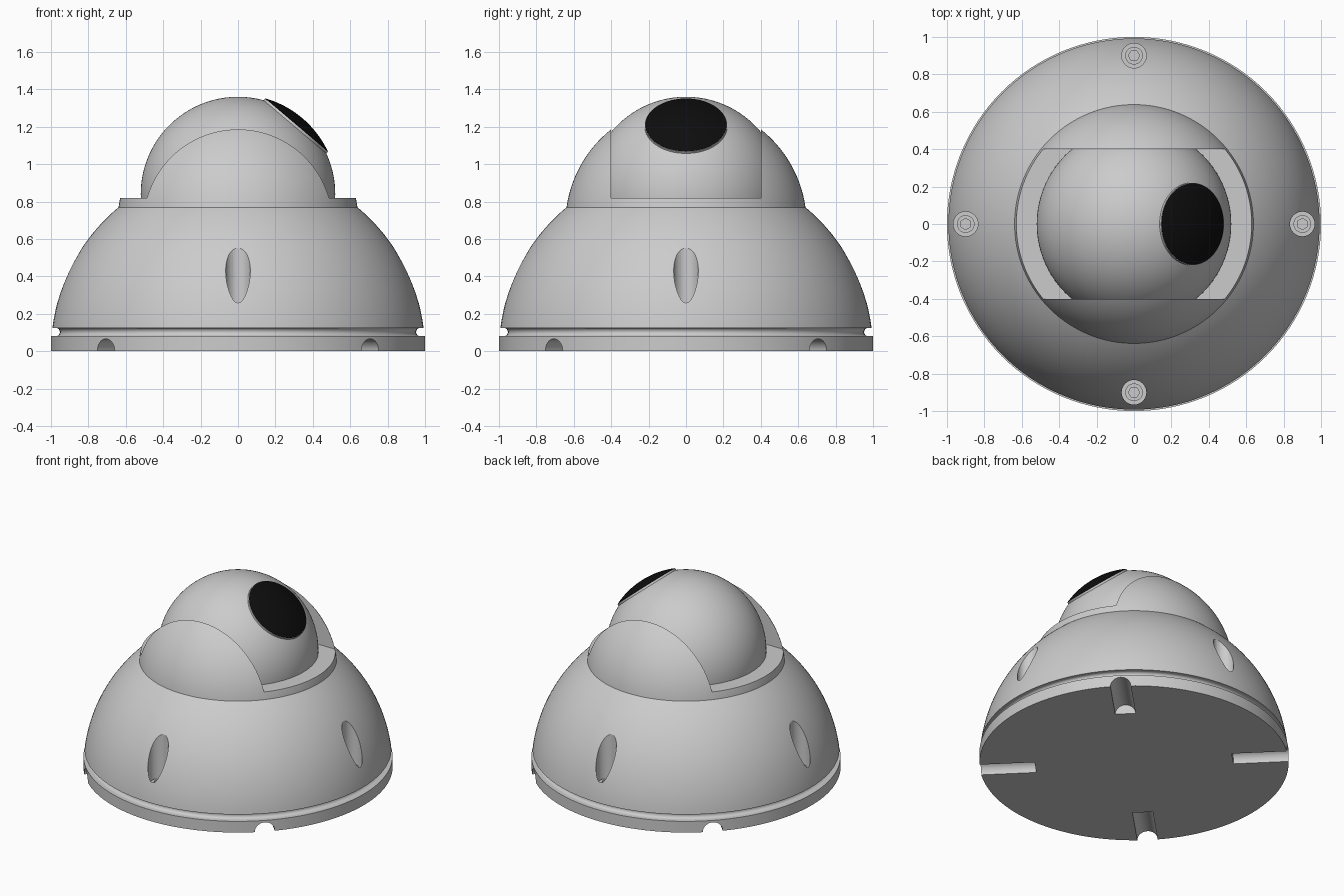
import bpy, bmesh, math
from mathutils import Matrix, Vector

if "Cube" in bpy.data.objects:
    bpy.data.objects.remove(bpy.data.objects["Cube"])


def material(name, rgb):
    m = bpy.data.materials.new(name)
    m.diffuse_color = (*rgb, 1)
    m.use_nodes = True
    m.node_tree.nodes["Principled BSDF"].inputs["Base Color"].default_value = m.diffuse_color
    return m


GREY = material("light grey", (0.6, 0.6, 0.6))
BLACK = material("lens black", (0.004, 0.004, 0.004))


def make(name, bm, mat=GREY):
    bmesh.ops.recalc_face_normals(bm, faces=bm.faces)
    me = bpy.data.meshes.new(name)
    bm.to_mesh(me)
    bm.free()
    me.materials.append(mat)
    ob = bpy.data.objects.new(name, me)
    bpy.context.collection.objects.link(ob)
    return ob


def lathe(name, profile, mat=GREY, steps=128):
    """Spin an (r, z) profile about the z axis; it starts and ends on the axis."""
    bm = bmesh.new()
    verts = [bm.verts.new((r, 0, z)) for r, z in profile]
    edges = [bm.edges.new(p) for p in zip(verts, verts[1:])]
    bmesh.ops.spin(bm, geom=verts + edges, cent=(0, 0, 0), axis=(0, 0, 1),
                   angle=math.tau, steps=steps, use_merge=True)
    bmesh.ops.remove_doubles(bm, verts=bm.verts, dist=1e-5)
    return make(name, bm)if mat is GREY else make(name, bm, mat)


def arc(radius, centre_z, a0, a1, n, centre_r=0.0):
    """Profile points on a circle, angles in degrees above horizontal."""
    out = []
    for i in range(n + 1):
        a = math.radians(a0 + (a1 - a0) * i / n)
        out.append((max(0.0, centre_r + radius * math.cos(a)), centre_z + radius * math.sin(a)))
    return out


def add_cylinder(bm, radius, depth, matrix, sides=32):
    bmesh.ops.create_cone(bm, cap_ends=True, segments=sides, radius1=radius,
                          radius2=radius, depth=depth, matrix=matrix)


def cut(ob, cutter):
    cutter.hide_render = True
    mod = ob.modifiers.new("cut", 'BOOLEAN')
    mod.operation, mod.solver, mod.object = 'DIFFERENCE', 'EXACT', cutter
    bpy.context.view_layer.objects.active = ob
    bpy.ops.object.modifier_apply(modifier=mod.name)
    bpy.data.objects.remove(cutter)


def smooth(ob, angle=25):
    bpy.ops.object.select_all(action='DESELECT')
    ob.select_set(True)
    bpy.context.view_layer.objects.active = ob
    bpy.ops.object.shade_smooth_by_angle(angle=math.radians(angle))


def turn(degrees):
    return Matrix.Rotation(math.radians(degrees), 4, 'Z')


# Dome body: base rim, rounded groove, then a unit sphere cut off at z = 0.77
deg = lambda z: math.degrees(math.asin(z))
body = lathe("dome_body",
             [(0, 0), (1, 0), (1, 0.08)]
             + arc(0.0225, 0.1025, 270, 90, 12, centre_r=0.975)
             + arc(1, 0, deg(0.125), deg(0.77), 32) + [(0, 0.77)])

# Screw wells and base slots
bm = bmesh.new()
for k in range(4):
    add_cylinder(bm, 0.066, 1.0, turn(90 * k) @ Matrix.Translation((0.9, 0, 0.68)))
cut(body, make("well_cutter", bm))
bm = bmesh.new()
for k in range(4):
    add_cylinder(bm, 0.066, 0.5, turn(45 + 90 * k) @ Matrix.Translation((0.89, 0, 0))
                 @ Matrix.Rotation(math.pi / 2, 4, 'Y'))
cut(body, make("slot_cutter", bm))
smooth(body)

# Screws with hexagonal sockets, one in each well
for k in range(4):
    place = turn(90 * k) @ Matrix.Translation((0.9, 0, 0))
    bm = bmesh.new()
    add_cylinder(bm, 0.047, 0.07, place @ Matrix.Translation((0, 0, 0.205)))
    screw = make("screw", bm)
    bm = bmesh.new()
    add_cylinder(bm, 0.03, 0.06, place @ Matrix.Translation((0, 0, 0.24)), 6)
    cut(screw, make("socket_cutter", bm))
    smooth(screw)

# Cradle: sphere cap with a wide channel, leaving two cheeks and a low ledge
R, C = 0.645, 0.68
cradle = lathe("cradle", [(0, 0.76)] + arc(R, C, deg(0.08 / R), 90, 40))
bm = bmesh.new()
bmesh.ops.create_cube(bm, size=1, matrix=Matrix.Translation((0, 0, 1.32))
                      @ Matrix.Diagonal((2, 0.8, 1, 1)))
cut(cradle, make("channel_cutter", bm))
smooth(cradle)

# Camera ball
ball = lathe("camera_ball", arc(0.52, 0.84, -90, 90, 64))
smooth(ball)

# Lens: grey collar and black domed window, tilted towards +x
tilt = Matrix.Translation((0, 0, 0.84)) @ Matrix.Rotation(math.radians(40.3), 4, 'Y')
collar = lathe("lens_collar", [(0, 0.44), (0.22, 0.44), (0.22, 0.484), (0, 0.484)], steps=64)
lens = lathe("lens_window", [(0, 0.48), (0.217, 0.48)]
             + arc(0.532, 0, math.degrees(math.acos(0.217 / 0.532)), 90, 12), BLACK, 64)
for ob in (collar, lens):
    ob.matrix_world = tilt
    smooth(ob)
